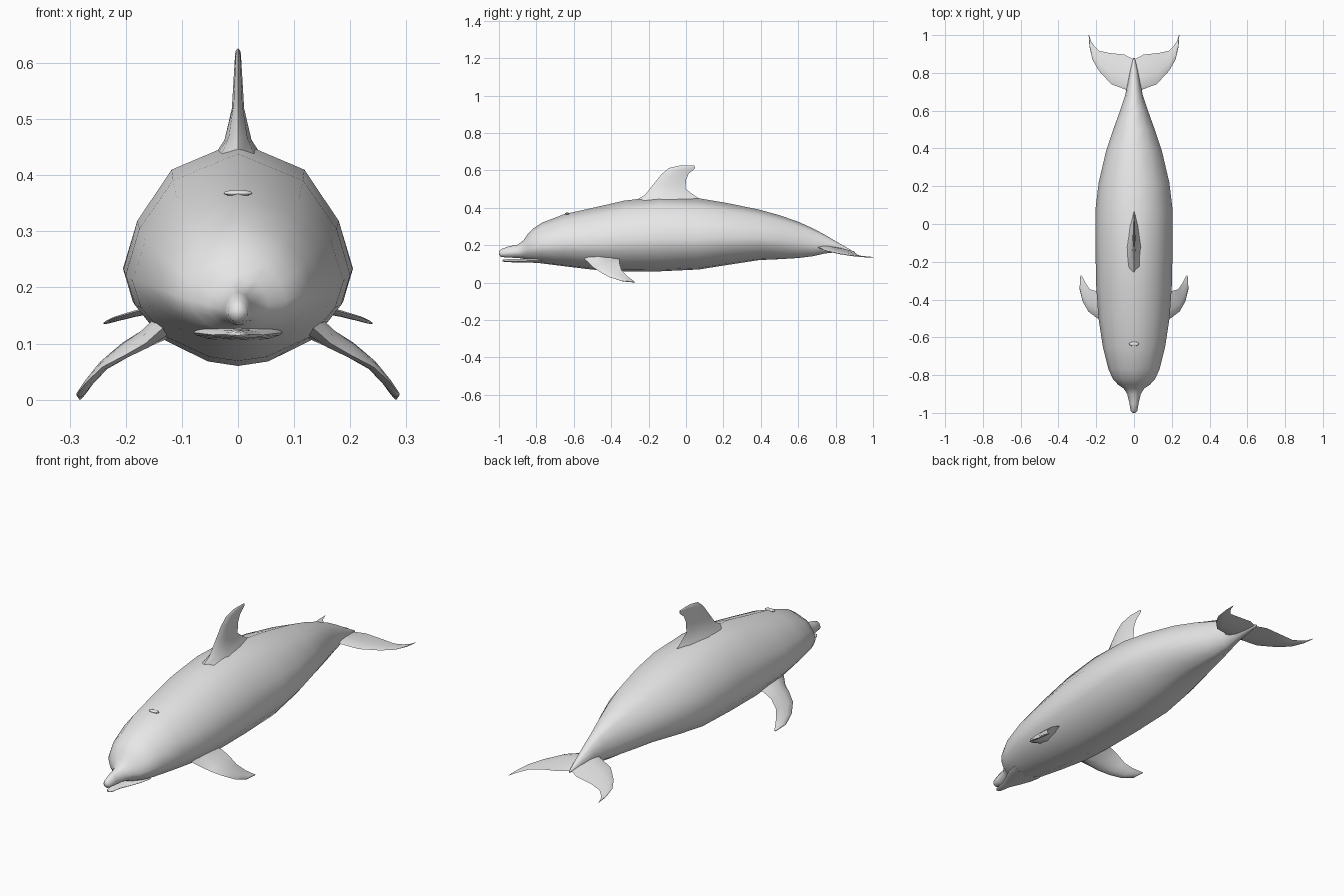
import bpy, bmesh, math
from mathutils import Vector

grey = bpy.data.materials.new("plain grey")
grey.diffuse_color = (0.8, 0.8, 0.8, 1)


def loft(name, rings, mirror=False):
    """Skin a list of equal-length point rings and cap both ends."""
    bm = bmesh.new()
    loops = [[bm.verts.new(p) for p in ring] for ring in rings]
    n = len(loops[0])
    for a, b in zip(loops, loops[1:]):
        for i in range(n):
            j = (i + 1) % n
            bm.faces.new((a[i], a[j], b[j], b[i]))
    bm.faces.new(loops[0])
    bm.faces.new(loops[-1])
    bmesh.ops.recalc_face_normals(bm, faces=bm.faces)
    me = bpy.data.meshes.new(name)
    bm.to_mesh(me)
    bm.free()
    ob = bpy.data.objects.new(name, me)
    bpy.context.collection.objects.link(ob)
    finish(ob)
    if mirror:
        ob.modifiers.new("mirror", "MIRROR").use_mirror_merge = False
    return ob


def finish(ob):
    ob.data.materials.append(grey)
    bpy.ops.object.select_all(action="DESELECT")
    ob.select_set(True)
    bpy.context.view_layer.objects.active = ob
    bpy.ops.object.shade_smooth_by_angle(angle=math.radians(60))


# Half cross-section of the trunk, from back ridge to belly
HALF = [(0, 1), (.58, .78), (.88, .38), (1, 0), (.92, -.33), (.68, -.7), (.27, -.95), (0, -1)]
SECTION = HALF + [(-x, z) for x, z in HALF[-2:0:-1]]


def trunk_ring(y, w, top, bottom):
    mid = bottom + (top - bottom) * .43
    return [(w * x, y, mid + z * ((top - mid) if z > 0 else (mid - bottom))) for x, z in SECTION]


def fin_rings(sections):
    """Lens-shaped rings from (leading point, trailing point, half thickness)."""
    rings = []
    mids = [(Vector(a) + Vector(b)) / 2 for a, b, _ in sections]
    for i, (a, b, th) in enumerate(sections):
        a, b = Vector(a), Vector(b)
        span = mids[min(i + 1, len(mids) - 1)] - mids[max(i - 1, 0)]
        nrm = (b - a).cross(span).normalized() * th
        prof = [(.12, .7), (.38, 1), (.72, .6)]
        upper = [a.lerp(b, t) + nrm * h for t, h in prof]
        lower = [a.lerp(b, t) - nrm * h for t, h in reversed(prof)]
        rings.append([a] + upper + [b] + lower)
    return rings


# Body with upper beak: y, half width, top, bottom
BODY = [
    (-1.0, .008, .166, .150), (-.99, .018, .178, .137), (-.95, .024, .193, .133),
    (-.90, .036, .202, .132), (-.87, .055, .225, .127), (-.85, .085, .255, .118),
    (-.82, .112, .287, .110), (-.77, .135, .320, .102), (-.65, .165, .366, .087),
    (-.50, .188, .399, .069), (-.33, .200, .438, .060), (-.14, .204, .460, .060),
    (.07, .205, .450, .070), (.22, .187, .425, .094), (.39, .147, .390, .120),
    (.50, .110, .360, .125), (.60, .074, .325, .131), (.68, .047, .289, .141),
    (.74, .034, .257, .155), (.81, .021, .215, .163), (.88, .004, .176, .167),
]
loft("body", [trunk_ring(*s) for s in BODY])

# Lower jaw
JAW = [(-.982, .006, .121, .114), (-.97, .015, .124, .110), (-.92, .024, .126, .108),
       (-.87, .046, .127, .107), (-.82, .070, .135, .106), (-.77, .080, .140, .104)]
loft("lower_jaw", [trunk_ring(*s) for s in JAW])

# Back fin
loft("dorsal_fin", fin_rings([
    ((0, -.31, .415), (0, .14, .415), .055),
    ((0, -.22, .468), (0, .06, .455), .024),
    ((0, -.17, .530), (0, -.003, .500), .011),
    ((0, -.13, .580), (0, .000, .550), .008),
    ((0, -.09, .613), (0, .015, .583), .006),
    ((0, -.03, .626), (0, .040, .603), .005),
    ((0, .045, .625), (0, .050, .612), .002)]))

# Side flippers
loft("flipper", fin_rings([
    ((.120, -.56, .140), (.120, -.36, .135), .025),
    ((.165, -.515, .100), (.165, -.355, .122), .016),
    ((.200, -.495, .080), (.202, -.355, .102), .012),
    ((.242, -.463, .058), (.235, -.345, .066), .009),
    ((.272, -.410, .029), (.257, -.312, .032), .007),
    ((.288, -.345, .008), (.270, -.285, .012), .005),
    ((.284, -.275, .002), (.278, -.272, .002), .002)]), mirror=True)

# Tail flukes
loft("tail_fluke", fin_rings([
    ((0, .66, .195), (0, .870, .174), .014),
    ((.045, .712, .187), (.05, .897, .168), .010),
    ((.120, .740, .172), (.13, .905, .159), .007),
    ((.185, .810, .156), (.185, .917, .148), .005),
    ((.220, .870, .146), (.212, .945, .141), .004),
    ((.236, .940, .139), (.228, .970, .137), .003),
    ((.240, 1.0, .136), (.238, 1.0, .136), .001)]), mirror=True)

# Blowhole lip on top of the head
bpy.ops.mesh.primitive_uv_sphere_add(segments=12, ring_count=6, location=(0, -.635, .368))
lip = bpy.context.object
lip.name = "blowhole_lip"
lip.scale = (.026, .012, .006)
finish(lip)
